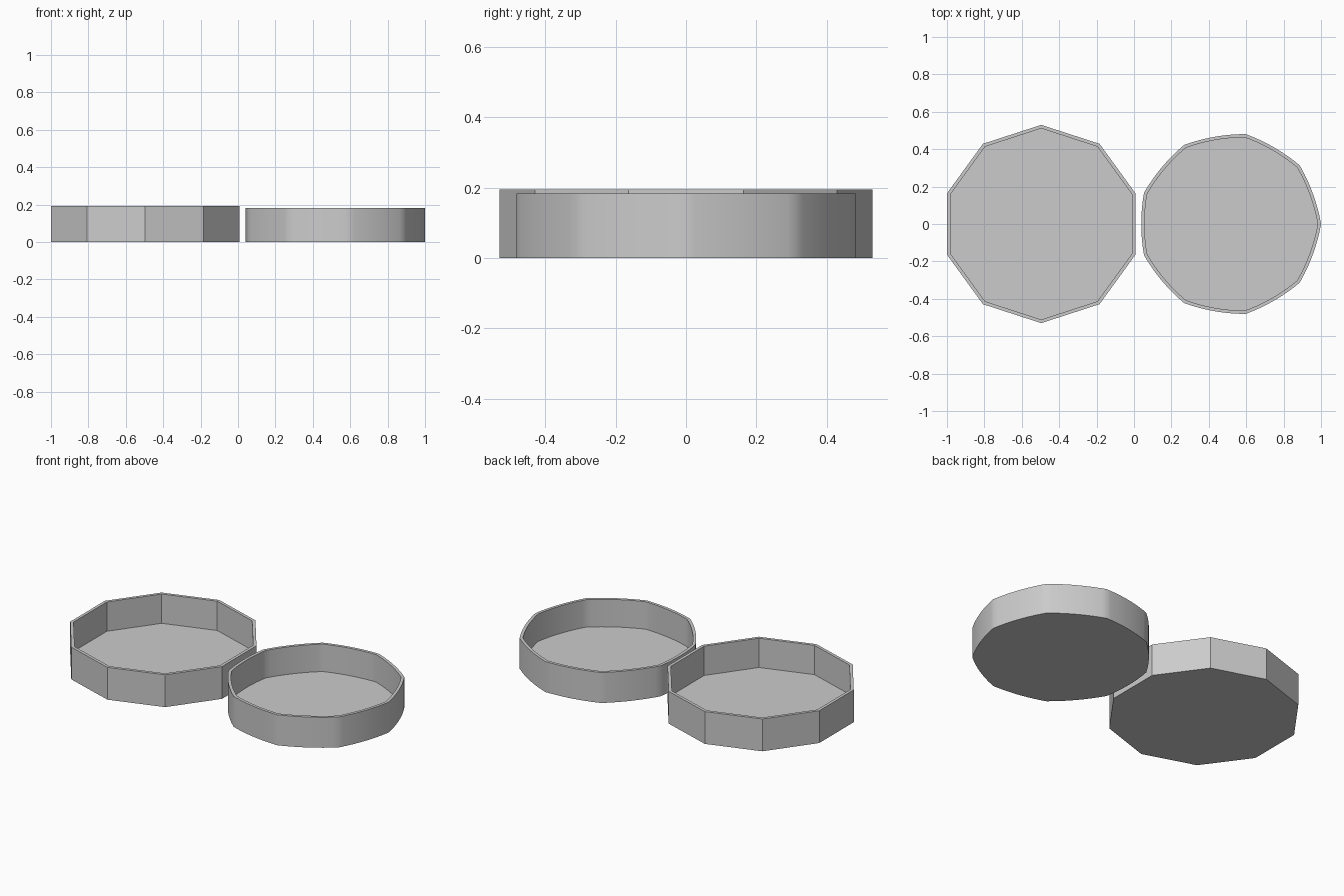
import bpy
import bmesh
from math import cos, sin, pi, atan2
from mathutils import Vector

cube = bpy.data.objects.get("Cube")
if cube:
    bpy.data.objects.remove(cube)

WALL = 0.018
GREY = (0.6, 0.6, 0.6, 1.0)

material = bpy.data.materials.new("plain_grey")
material.use_nodes = True
material.diffuse_color = GREY
material.node_tree.nodes["Principled BSDF"].inputs["Base Color"].default_value = GREY


def polygon(sides, radius, start=0.0):
    """Corners of a regular polygon."""
    angles = [start + 2 * pi * i / sides for i in range(sides)]
    return [Vector((radius * cos(a), radius * sin(a))) for a in angles]


def bulged_polygon(sides, radius, steps=12):
    """Constant-width outline: each side is an arc about the opposite corner."""
    corners = polygon(sides, radius)
    sweep = pi / sides
    outline = []
    for i, corner in enumerate(corners):
        pivot = corners[(i + (sides + 1) // 2) % sides]
        arm = corner - pivot
        start = atan2(arm.y, arm.x)
        for s in range(steps):
            a = start + sweep * s / steps
            outline.append(pivot + arm.length * Vector((cos(a), sin(a))))
    return outline


def tray(name, outer, inner, centre_x, height):
    """Open tray with a floor, a wall and a flat rim."""
    bm = bmesh.new()
    levels = [(outer, 0), (outer, height), (inner, height), (inner, WALL)]
    rings = [[bm.verts.new((p.x, p.y, z)) for p in line] for line, z in levels]
    count = len(outer)
    for low, high in zip(rings, rings[1:]):
        for i in range(count):
            j = (i + 1) % count
            bm.faces.new((low[i], low[j], high[j], high[i]))
    bm.faces.new(rings[0][::-1])
    bm.faces.new(rings[-1])
    bmesh.ops.recalc_face_normals(bm, faces=bm.faces)

    mesh = bpy.data.meshes.new(name)
    bm.to_mesh(mesh)
    bm.free()
    mesh.materials.append(material)
    obj = bpy.data.objects.new(name, mesh)
    obj.location.x = centre_x
    bpy.context.collection.objects.link(obj)
    return obj


# Ten-sided tray with flat walls
tray("ten_sided_tray", polygon(10, 0.53, pi / 2),
     polygon(10, 0.53 - WALL / cos(pi / 10), pi / 2), -0.496, 0.194)

# Nine-sided tray with bulging walls, smooth around the outline
lid = tray("rounded_nine_sided_tray", bulged_polygon(9, 0.488),
           bulged_polygon(9, 0.488 - WALL), 0.512, 0.183)
bpy.ops.object.select_all(action="DESELECT")
lid.select_set(True)
bpy.context.view_layer.objects.active = lid
bpy.ops.object.shade_smooth_by_angle(angle=pi / 6)
